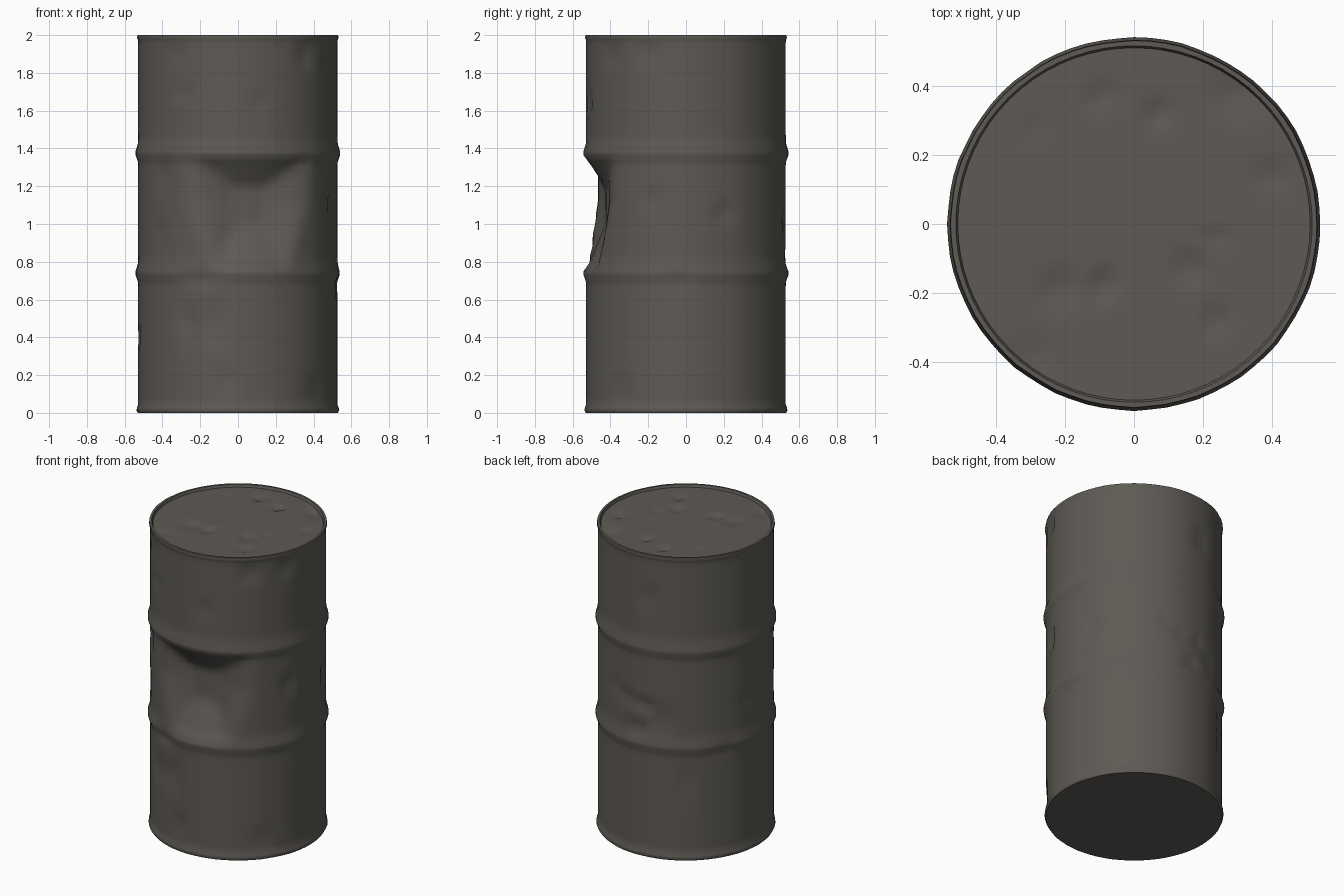
import bpy, bmesh, math, random
from mathutils import Vector

random.seed(4)
SEG = 72

mat = bpy.data.materials.new("dark_weathered_steel")
mat.diffuse_color = (0.112, 0.103, 0.09, 1)

# Wall outline: foot rim, two raised hoops, top rim (radius, height)
wall = [(0.529, 0.0), (0.536, 0.012), (0.534, 0.028), (0.527, 0.045)]


def plain(z0, z1, n):
    return [(0.527, z0 + (z1 - z0) * i / n) for i in range(1, n + 1)]


def hoop(z):
    return [(0.529, z - 0.045), (0.541, z - 0.01), (0.541, z + 0.01), (0.529, z + 0.05)]


wall += plain(0.045, 0.67, 16) + hoop(0.74)
wall += plain(0.80, 1.31, 14) + hoop(1.375)
wall += plain(1.44, 1.96, 14)
wall += [(0.529, 1.975), (0.533, 1.985), (0.531, 2.0)]
# Rim lip and recessed lid
lid = [(0.517, 2.0), (0.511, 1.984)]
lid += [(0.511 - 0.03 * i, 1.984) for i in range(1, 17)]

# Wall dents: direction in degrees, height, half width, half height, depth
wall_dents = [
    (-123, 1.69, 0.07, 0.04, 0.015), (-77, 1.64, 0.06, 0.09, 0.015),
    (-48, 1.89, 0.06, 0.09, 0.02), (-129, 1.90, 0.06, 0.07, 0.012),
    (-120, 0.48, 0.08, 0.14, 0.02), (-104, 0.48, 0.07, 0.16, 0.02),
    (-96, 0.17, 0.05, 0.10, 0.018), (-112, 0.72, 0.13, 0.06, 0.018),
    (-138, 1.25, 0.07, 0.12, 0.015), (-142, 0.95, 0.05, 0.10, 0.012),
    (-20, 1.12, 0.05, 0.10, 0.022), (22, 1.05, 0.05, 0.09, 0.022),
    (-4, 0.70, 0.08, 0.08, 0.012), (-22, 1.90, 0.06, 0.08, 0.018),
    (83, 1.02, 0.05, 0.06, 0.025), (96, 1.00, 0.06, 0.06, 0.03),
    (91, 0.84, 0.06, 0.07, 0.025), (72, 1.06, 0.05, 0.06, 0.015),
    (108, 0.92, 0.10, 0.14, 0.015), (100, 1.72, 0.07, 0.12, 0.015),
    (125, 0.50, 0.05, 0.18, 0.012), (170, 1.00, 0.06, 0.09, 0.014),
    (185, 0.40, 0.05, 0.07, 0.014), (150, 0.72, 0.10, 0.06, 0.01),
    (-40, 0.12, 0.07, 0.12, 0.012),
]
# Lid dents: x, y, half size, depth
lid_dents = [
    (-0.10, 0.37, 0.05, 0.018), (0.07, 0.32, 0.045, 0.025),
    (0.40, 0.14, 0.05, 0.02), (-0.22, -0.19, 0.08, 0.015),
    (-0.09, -0.18, 0.06, 0.018), (0.16, -0.13, 0.07, 0.015),
    (0.24, -0.28, 0.05, 0.018), (0.30, 0.38, 0.09, 0.02),
    (-0.29, 0.27, 0.04, 0.012), (-0.30, -0.38, 0.07, 0.012),
    (0.24, -0.04, 0.04, 0.012),
]


def wall_dent(a, z):
    depth = 0.0
    # Large crumple on the front, narrowing downward under the upper hoop
    s = 0.527 * ((a + math.pi / 2 + math.pi) % (2 * math.pi) - math.pi) - 0.07
    t = z - 1.12
    half = 0.33 if t > 0 else 0.33 + 0.42 * t
    d = max(abs(s) / half, abs(t) / (0.23 if t > 0 else 0.37))
    if d < 1:
        depth += 0.10 * min(1, 1.5 * (1 - d))
    for deg, dz, w, h, k in wall_dents:
        s = 0.527 * ((a - math.radians(deg) + math.pi) % (2 * math.pi) - math.pi)
        d = math.hypot(s / w, (z - dz) / h)
        depth += k * max(0, 1 - d)
    return depth


def lid_dent(x, y):
    return sum(k * max(0, 1 - math.hypot(x - cx, y - cy) / r)
               for cx, cy, r, k in lid_dents)


def finish(name, bm, angle):
    bmesh.ops.recalc_face_normals(bm, faces=bm.faces)
    me = bpy.data.meshes.new(name)
    bm.to_mesh(me)
    bm.free()
    me.materials.append(mat)
    ob = bpy.data.objects.new(name, me)
    bpy.context.collection.objects.link(ob)
    bpy.ops.object.select_all(action='DESELECT')
    ob.select_set(True)
    bpy.context.view_layer.objects.active = ob
    bpy.ops.object.shade_smooth_by_angle(angle=math.radians(angle))


# Slight out-of-round wobble shared by every ring
wobble = [random.uniform(-0.0015, 0.0015) for _ in range(SEG)]

# Drum: wall, rim and lid as one closed lathe
bm = bmesh.new()
rings = []
for i, (r, z) in enumerate(wall + lid):
    ring = []
    for j in range(SEG):
        a = 2 * math.pi * j / SEG
        rr, zz = r, z
        if i < len(wall):
            rr += wobble[j] - wall_dent(a, z)
        elif i > len(wall):
            zz -= lid_dent(r * math.cos(a), r * math.sin(a))
        ring.append(bm.verts.new((rr * math.cos(a), rr * math.sin(a), zz)))
    rings.append(ring)
for lo, hi in zip(rings, rings[1:]):
    for j in range(SEG):
        k = (j + 1) % SEG
        bm.faces.new((lo[j], lo[k], hi[k], hi[j]))
bm.faces.new(rings[0][::-1])   # flat base
bm.faces.new(rings[-1])        # centre of lid
finish("drum", bm, 40)
